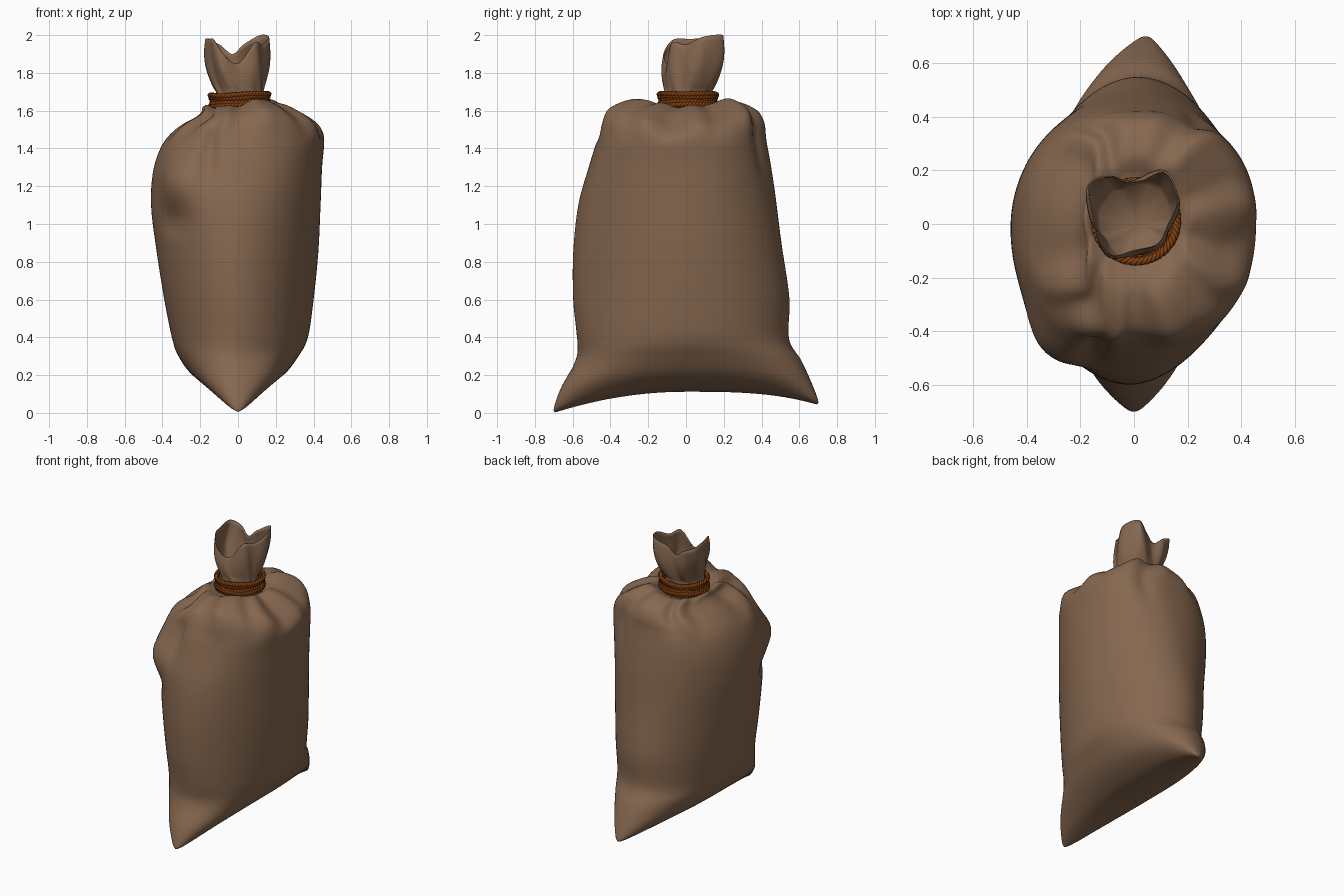
import bpy, bmesh, math
from mathutils import Vector

if "Cube" in bpy.data.objects:
    bpy.data.objects.remove(bpy.data.objects["Cube"])

N = 144


def material(name, rgb):
    m = bpy.data.materials.new(name)
    m.diffuse_color = (*rgb, 1)
    m.use_nodes = True
    m.node_tree.nodes["Principled BSDF"].inputs["Base Color"].default_value = m.diffuse_color
    return m


cloth = material("brown_cloth", (0.235, 0.135, 0.078))
cord_mat = material("rust_cord", (0.23, 0.052, 0.005))


def catmull(p, closed, steps):
    """Smooth a list of tuples; returns the denser list."""
    n, out = len(p), []
    get = (lambda i: p[i % n]) if closed else (lambda i: p[max(0, min(n - 1, i))])
    for i in range(n if closed else n - 1):
        a, b, c, d = (get(i + k) for k in (-1, 0, 1, 2))
        for s in range(steps):
            t = s / steps
            out.append(tuple(
                0.5 * (2 * B + (C - A) * t + (2 * A - 5 * B + 4 * C - D) * t * t
                       + (3 * B - A - 3 * C + D) * t ** 3)
                for A, B, C, D in zip(a, b, c, d)))
    if not closed:
        out.append(p[-1])
    return out


# Sack profile: height, reach to -x, +x, -y, +y, section exponent
PROFILE = [
    (.112, 0, 0, .69, .69, .85),
    (.13, .115, .115, .70, .70, .85),
    (.20, .24, .24, .667, .667, .9),
    (.30, .315, .32, .605, .61, .95),
    (.40, .35, .37, .58, .545, 1.0),
    (.60, .39, .40, .597, .55, 1.06),
    (.85, .43, .425, .597, .522, 1.07),
    (1.10, .46, .437, .57, .49, 1.02),
    (1.30, .445, .445, .515, .455, .92),
    (1.45, .385, .455, .47, .425, .86),
    (1.55, .30, .42, .445, .408, .84),
    (1.62, .20, .33, .40, .365, .85),
    (1.66, .18, .22, .27, .26, .92),
    (1.61, .14, .155, .145, .165, 1),
    (1.64, .12, .135, .12, .14, 1),
    (1.70, .115, .13, .115, .135, 1)]
# Dents (positive) and bulges (negative):
# angle, height, angular width, height spread, depth
DENTS = [(-108, 1.40, 6, .17, .07), (-128, 1.23, 17, .13, -.12),
         (-140, 1.02, 14, .06, .05), (62, 1.42, 7, .14, .05),
         (-75, .32, 25, .07, .04), (-5, 1.56, 8, .06, .06),
         (95, 1.0, 20, .3, .025)]


def spow(v, e):
    return math.copysign(abs(v) ** e, v)


def clamp(v):
    return max(0, min(1, v))


def body_ring(row):
    z, xn, xp, yn, yp, e = row
    pts = []
    near_top = clamp((z - 1.42) / .18)
    shoulder = near_top * clamp((xp - .13) / .1)
    fade = max(0, 1 - (z - .112) / .35)
    skew = .03 * math.sin(math.pi * clamp((z - .112) / 1.5))
    for i in range(N):
        t = 2 * math.pi * i / N
        c, s = math.cos(t), math.sin(t)
        x = spow(c, e) * (xp if c > 0 else xn)
        y = spow(s, e) * (yp if s > 0 else yn)
        # bottom corners hang lower than the middle of the seam
        drop = .112 * (abs(y) / .7) ** 2 if y < 0 else .07 * (y / .7) ** 3
        x += skew * y + (.045 * fade * (y / .7) ** 3 if y > 0 else 0)
        f = 1
        deg = math.degrees(t)
        for a, dz, wa, wz, depth in DENTS:
            da = (deg - a + 180) % 360 - 180
            f -= depth * math.exp(-(da / wa) ** 2 - ((z - dz) / wz) ** 2)
        # gathered pleats toward the neck
        pleat = math.sin(9 * t + .8 * math.sin(2 * t)) + .5 * math.sin(14 * t + 1)
        f += .03 * near_top * pleat
        # two pillowy high spots on the shoulders, low between them
        high = sum(math.exp(-(((deg - a + 180) % 360 - 180) / 30) ** 2)
                   for a in (57, -58))
        lift = shoulder * (.045 * high - .045)
        pts.append(Vector((x * f, y * f,
                           z - drop * fade + .008 * shoulder * pleat + lift)))
    return pts


rings = [body_ring(r) for r in catmull(PROFILE, False, 5)]

# Open mouth above the cord: rim points counterclockwise from +x
RIM = [(.13, 0, 1.95), (.165, .09, 1.99), (.12, .195, 2.0), (.03, .165, 1.95),
       (-.03, .16, 1.90), (-.10, .18, 1.95), (-.17, .15, 1.98), (-.155, .02, 1.98),
       (-.13, -.07, 1.975), (-.08, -.12, 1.90), (0, -.10, 1.85), (.09, -.075, 1.96)]
rim = [Vector(p) for p in catmull(RIM, True, N // 12)]
neck = rings[-1]


def mouth_ring(w, inset):
    out = []
    for i, (a, b) in enumerate(zip(neck, rim)):
        p = a.lerp(b, w)
        k = w ** .6
        bulge = 1 + .16 * math.sin(math.pi * w) * (.7 + .3 * math.sin(12 * math.pi * i / N))
        p.x = (a.x + (b.x - a.x) * k) * bulge * inset
        p.y = (a.y + (b.y - a.y) * k) * bulge * inset
        out.append(p)
    return out


rings += [mouth_ring(k / 10, 1) for k in range(1, 11)]
rings += [mouth_ring(k / 10, .97) for k in range(10, 0, -1)]

bm = bmesh.new()
loops = [[bm.verts.new(p) for p in ring] for ring in rings]
for lo, hi in zip(loops, loops[1:]):
    for i in range(N):
        j = (i + 1) % N
        bm.faces.new((lo[i], lo[j], hi[j], hi[i]))
# gathered cloth closing the throat
throat = bm.verts.new((.02, 0, 1.70))
for i in range(N):
    bm.faces.new((loops[-1][i], loops[-1][(i + 1) % N], throat))
bmesh.ops.remove_doubles(bm, verts=bm.verts, dist=.0005)
bmesh.ops.recalc_face_normals(bm, faces=bm.faces)
mesh = bpy.data.meshes.new("sack")
bm.to_mesh(mesh)
bm.free()
mesh.materials.append(cloth)
for p in mesh.polygons:
    p.use_smooth = True
bpy.context.collection.objects.link(bpy.data.objects.new("sack", mesh))

# Cord: stacked coils, each twisted from three strands
curve = bpy.data.curves.new("cord", "CURVE")
curve.dimensions = "3D"
curve.bevel_depth = .0085
curve.bevel_resolution = 1
curve.materials.append(cord_mat)
M = 160
for coil in range(6):
    for strand in range(3):
        sp = curve.splines.new("POLY")
        sp.points.add(M - 1)
        sp.use_cyclic_u = True
        for i in range(M):
            t = 2 * math.pi * i / M
            tw = 18 * t + strand * 2 * math.pi / 3 + coil
            r = .145 + .005 * math.sin(coil * 1.6) + .008 * math.cos(tw)
            z = 1.612 + .0145 * coil + .007 * math.sin(tw) \
                + .006 * math.cos(t) + .003 * math.sin(3 * t + coil)
            sp.points[i].co = (.008 + r * math.cos(t) * 1.02,
                               .01 + r * math.sin(t), z, 1)
bpy.context.collection.objects.link(bpy.data.objects.new("neck_cord", curve))
